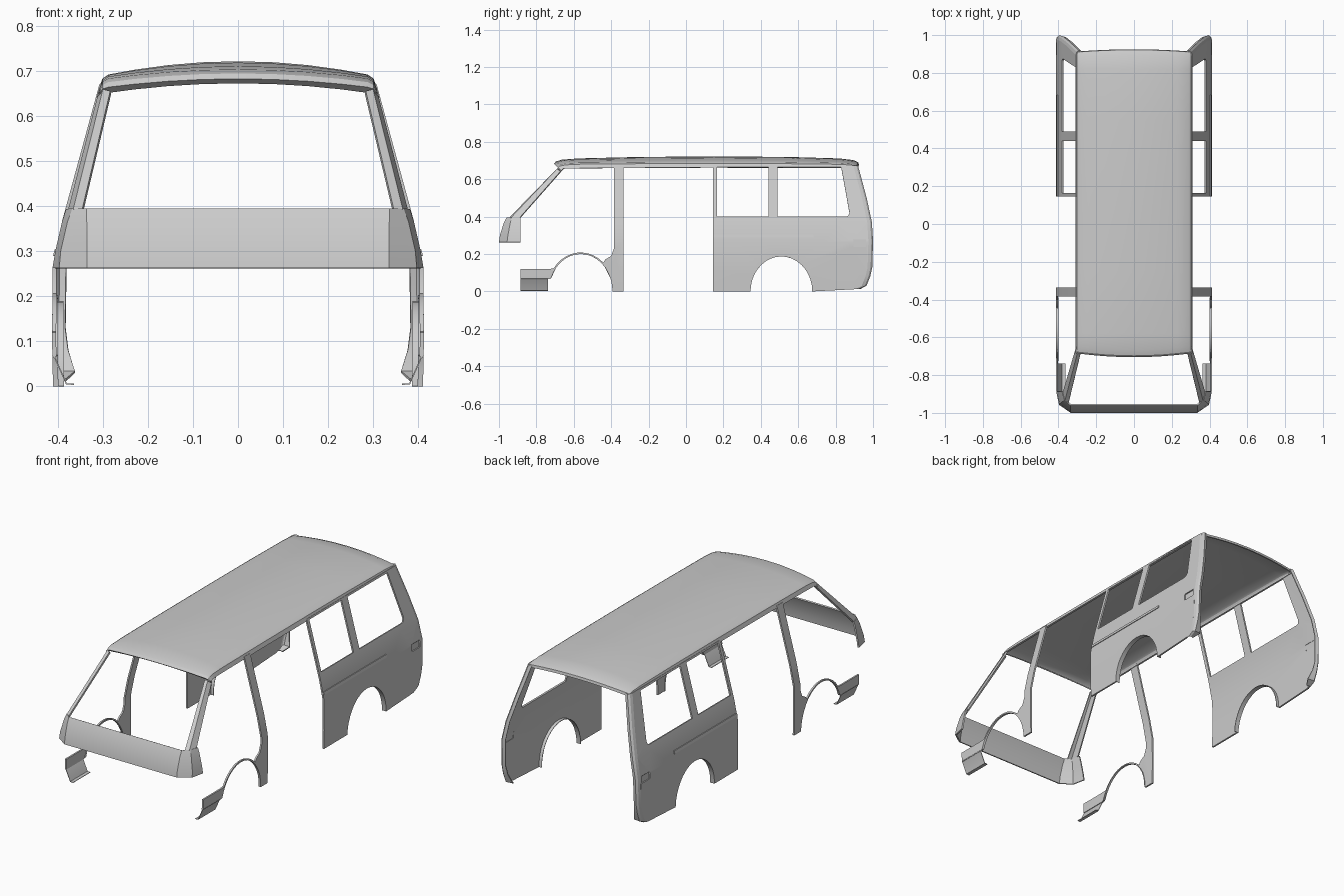
import bpy, bmesh
from math import sin, cos, radians
from mathutils import Vector

if "Cube" in bpy.data.objects:
    bpy.data.objects.remove(bpy.data.objects["Cube"])

CENTRE = Vector((0, 0, 0.35))
SIDE = [(0, .411), (.1, .413), (.263, .412), (.37, .39), (.7, .3)]   # z, half width


def side_x(z):
    for (z0, x0), (z1, x1) in zip(SIDE, SIDE[1:]):
        if z <= z1:
            return x0 + (x1 - x0) * (z - z0) / (z1 - z0)
    return SIDE[-1][1]


def finish(name, bm, thick):
    """Orient outward, mirror to the other side, give sheet-metal thickness."""
    bmesh.ops.recalc_face_normals(bm, faces=bm.faces)
    if sum(f.normal.dot(f.calc_center_median() - CENTRE) * f.calc_area() for f in bm.faces) < 0:
        bmesh.ops.reverse_faces(bm, faces=bm.faces)
    me = bpy.data.meshes.new(name)
    bm.to_mesh(me)
    bm.free()
    ob = bpy.data.objects.new(name, me)
    bpy.context.collection.objects.link(ob)
    m = ob.modifiers.new("mirror", 'MIRROR')
    m.merge_threshold = 1e-4
    s = ob.modifiers.new("thickness", 'SOLIDIFY')
    s.thickness, s.offset = thick, -1
    return ob


def loft(name, rows, thick=.006, closed=False, cap=False):
    bm = bmesh.new()
    vs = [[bm.verts.new(p) for p in r] for r in rows]
    n = len(rows[0])
    for a, b in zip(vs, vs[1:]):
        for i in range(n if closed else n - 1):
            j = (i + 1) % n
            bm.faces.new((a[i], a[j], b[j], b[i]))
    if cap:
        bm.faces.new(vs[-1])
    return finish(name, bm, thick)


def sheet(name, loops, thick=.009):
    """Side panel from (y, z) outline and hole loops, bent to the body profile."""
    bm = bmesh.new()
    for loop in loops:
        vs = [bm.verts.new((0, y, z)) for y, z in loop]
        for a, b in zip(vs, vs[1:] + vs[:1]):
            bm.edges.new((a, b))
    bmesh.ops.triangle_fill(bm, use_beauty=True, edges=bm.edges[:], normal=(1, 0, 0))
    for z, _ in SIDE[1:-1]:
        bmesh.ops.bisect_plane(bm, geom=bm.verts[:] + bm.edges[:] + bm.faces[:],
                               plane_co=(0, 0, z), plane_no=(0, 0, 1))
    for v in bm.verts:
        v.co.x = side_x(v.co.z)
    return finish(name, bm, thick)


def inset(loop, depth):
    return [(side_x(z) - depth, y, z) for y, z in loop]


def arc(cy, ry, rz, a0, a1, n):
    return [(cy + ry * cos(radians(a0 + (a1 - a0) * i / n)),
             rz * sin(radians(a0 + (a1 - a0) * i / n))) for i in range(n + 1)]


def rect(y0, y1, z0, z1):
    return [(y0, z0), (y1, z0), (y1, z1), (y0, z1)]


# Roof with crown, front and rear lips and side gutters
stations = [(-.690, .650, .023, .2), (-.705, .663, .020, .4), (-.695, .674, .021, .7),
            (-.665, .682, .022, .9), (-.58, .686, .025, 1), (-.25, .689, .030, 1),
            (.15, .690, .032, 1), (.55, .689, .030, 1), (.82, .685, .026, .9),
            (.895, .680, .022, .7), (.922, .670, .020, .4), (.925, .656, .020, .1)]
columns = [(0, 0), (.08, 0), (.155, 0), (.23, 0), (.288, 0), (.301, -.006), (.309, -.026), (.298, -.029)]
rows = []
for y, z, crown, drop in stations:
    bow = .02 if y < -.6 else (-.012 if y > .85 else 0)
    rows.append([(x, y + bow * (x / .3) ** 2, z + crown * (1 - (x / .3) ** 2) + d * drop)
                 for x, d in columns])
loft("roof", rows)

# Front panel below the windscreen, wrapping round the corners
rows = []
for z, yf, xc, xo, yo, xs, zs in [(.263, -1.0, .335, .397, -.957, .412, .263),
                                  (.300, -.995, .335, .394, -.952, .406, .300),
                                  (.365, -.975, .336, .379, -.940, .391, .365),
                                  (.395, -.960, .337, .368, -.932, .382, .394)]:
    rows.append([(0, yf, z), (xc, yf, z), (xo, yo, z), (xs, -.886, zs)])
loft("front_panel", rows, .008)

# Windscreen pillars
loft("windscreen_pillar",
     [[(.346, -.946, .394), (.366, -.936, .394), (.377, -.890, .394)],
      [(.284, -.690, .656), (.300, -.685, .660), (.307, -.652, .664)]], .01)

# Front wheel arch rim joined to the door pillar
arch_in = arc(-.563, .17, .2, 160, 0, 16)
front = [(-.885, .12), (-.885, .065), (-.738, .065)] + arch_in + \
        [(-.335, 0), (-.335, .672), (-.385, .672), (-.385, .23), (-.40, .19), (-.43, .172)] + \
        arc(-.563, .18, .208, 48, 144, 10) + [(-.735, .12)]
sheet("front_arch_and_door_pillar", [front])

# Stepped sill ahead of the front wheel
step = [(.413, .068), (.407, .06), (.382, .004), (.364, .003)]
loft("front_step", [[(x, y, z) for x, z in step] for y in (-.885, -.738)], .003)

# Rear quarter panel with windows, wheel arch and small side recess
rear_edge = [(.93, .012), (.965, .03), (.985, .08), (.996, .13), (1.0, .27),
             (.994, .37), (.966, .5), (.92, .672)]
rear_arch = arc(.51, .165, .187, 180, 0, 18)
flap = rect(.895, .962, .238, .275)
window_a = rect(.165, .44, .40, .664)
window_b = [(.49, .40), (.855, .40), (.868, .405), (.874, .42), (.83, .664), (.49, .664)]
quarter = [(.145, 0)] + rear_arch + [(y - .025, z) for y, z in rear_edge] + [(.145, .672)]
sheet("rear_quarter_panel", [quarter, window_a, window_b, flap])

# Rear corner return running up to the roof
rows = []
for i, (y, z) in enumerate(rear_edge):
    x = side_x(z)
    rows.append([(x, y - .025, z), (x - .004, y - .009, z), (x - .013, y, z),
                 (x - (.03, .05, .036, .03, .03, .03, .03, .03)[i], y - .005, z)])
loft("rear_corner", rows)

# Wheel arch lips, sliding door rail and recess pan
loft("rear_arch_lip", [inset(rear_arch, 0), inset(rear_arch, .025)], .003)
loft("front_arch_lip", [inset(arch_in, 0), inset(arch_in, .012)], .003)
rail = rect(.147, .682, .289, .304)
loft("sliding_door_rail", [inset(rail, 0), inset(rail, -.004)], .002, True, True)
loft("side_recess", [inset(flap, 0), inset(flap, .006)], .002, True, True)

# Bake modifiers and smooth only gentle bends
bpy.ops.object.select_all(action='SELECT')
bpy.context.view_layer.objects.active = bpy.context.selected_objects[0]
bpy.ops.object.convert(target='MESH')
bpy.ops.object.shade_smooth_by_angle(angle=radians(25))
